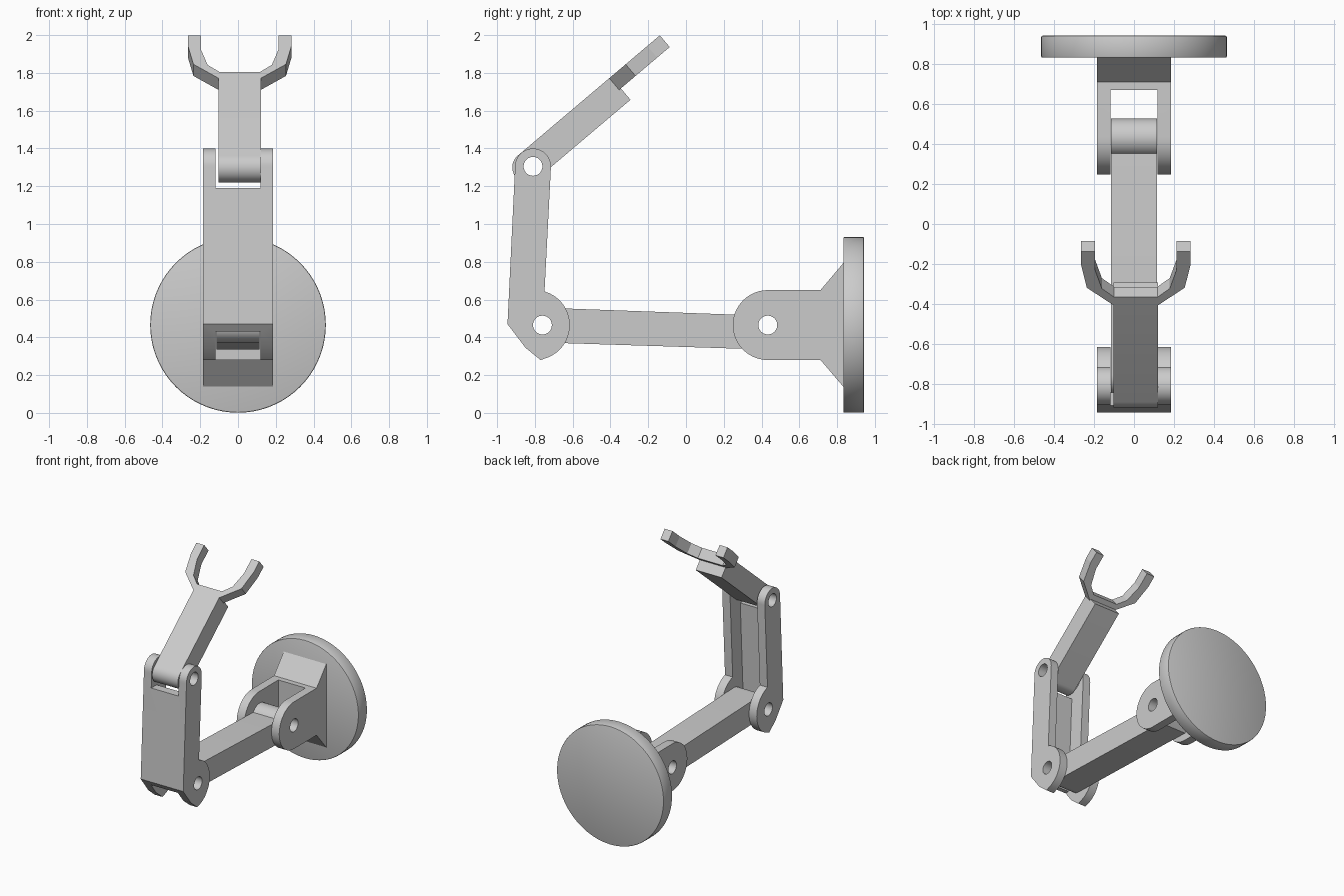
import bpy, bmesh
from math import radians, cos, sin, pi
from mathutils import Vector, Matrix

if "Cube" in bpy.data.objects:
    bpy.data.objects.remove(bpy.data.objects["Cube"])


def arc(cy, cz, r, a0, a1, n=20):
    return [(cy + r * cos(radians(a0 + (a1 - a0) * i / n)),
             cz + r * sin(radians(a0 + (a1 - a0) * i / n))) for i in range(n + 1)]


def side(a, b, h):
    """Profile drawn in the y-z plane, extruded along x."""
    return Vector((h, a, b))


def prism(name, pts, lo, hi, place=side):
    bm = bmesh.new()
    ends = [[bm.verts.new(place(a, b, h)) for a, b in pts] for h in (lo, hi)]
    bm.faces.new(ends[0])
    bm.faces.new(ends[1][::-1])
    n = len(pts)
    for i in range(n):
        j = (i + 1) % n
        bm.faces.new((ends[0][i], ends[0][j], ends[1][j], ends[1][i]))
    bmesh.ops.recalc_face_normals(bm, faces=bm.faces)
    me = bpy.data.meshes.new(name)
    bm.to_mesh(me)
    bm.free()
    ob = bpy.data.objects.new(name, me)
    bpy.context.collection.objects.link(ob)
    return ob


def activate(ob):
    bpy.ops.object.select_all(action='DESELECT')
    ob.select_set(True)
    bpy.context.view_layer.objects.active = ob


def cut(ob, cutter):
    cutter.hide_render = True
    activate(ob)
    m = ob.modifiers.new("cut", 'BOOLEAN')
    m.operation, m.solver, m.object = 'DIFFERENCE', 'EXACT', cutter
    bpy.ops.object.modifier_apply(modifier=m.name)
    bpy.data.objects.remove(cutter)


def drill(ob, pivot, r=0.05):
    cut(ob, prism("pin_hole", arc(*pivot, r, 0, 345, 23), -0.5, 0.5))


def smooth(ob):
    activate(ob)
    bpy.ops.object.shade_smooth_by_angle(angle=radians(30))


BASE, ELBOW, WRIST = (0.433, 0.465), (-0.76, 0.465), (-0.81, 1.305)
HALF, SLOT, ARM = 0.185, 0.118, 0.115

# Round mounting disc with softened rims
bm = bmesh.new()
bmesh.ops.create_cone(bm, cap_ends=True, segments=72, radius1=0.465, radius2=0.465, depth=0.11,
                      matrix=Matrix.Translation((0, 0.888, 0.466)) @ Matrix.Rotation(pi / 2, 4, 'X'))
rims = [e for e in bm.edges if abs(e.verts[0].co.y - e.verts[1].co.y) < 1e-4]
bmesh.ops.bevel(bm, geom=rims, offset=0.007, segments=2, profile=0.5, affect='EDGES')
me = bpy.data.meshes.new("mounting_disc")
bm.to_mesh(me)
bm.free()
disc = bpy.data.objects.new("mounting_disc", me)
bpy.context.collection.objects.link(disc)
smooth(disc)

# Forked bracket flaring into the disc
bracket = prism("base_bracket", [(0.836, 0.135), (0.836, 0.797), (0.712, 0.65)]
                + arc(*BASE, 0.185, 90, 270, 28) + [(0.712, 0.28)], -HALF, HALF)
cut(bracket, prism("slot", [(0.1, 0.1), (0.67, 0.1), (0.67, 0.9), (0.1, 0.9)], -SLOT, SLOT))
drill(bracket, BASE)
smooth(bracket)

# Lower arm: tapered bar with a raised knuckle at the base pivot
lower = prism("lower_arm", arc(*ELBOW, 0.092, 88, 268)
              + [(0.44, 0.335)] + arc(*BASE, 0.095, -15, 147), -ARM, ARM)
drill(lower, BASE)
drill(lower, ELBOW)
smooth(lower)

# Upper arm: channel with a front web and two ears
upper = prism("upper_arm", arc(*WRIST, 0.095, -3, 183) + [(-0.945, 0.47), (-0.85, 0.345), (-0.77, 0.28)]
              + arc(-0.80, 0.465, 0.185, -74, 74), -HALF, HALF)
cut(upper, prism("channel", [(-1.1, 0.2), (-1.1, 0.43), (-0.88, 0.43), (-0.843, 1.19), (-1.1, 1.19),
                             (-1.1, 1.5), (-0.5, 1.5), (-0.5, 0.2)], -SLOT, SLOT))
drill(upper, ELBOW)
drill(upper, WRIST)
smooth(upper)

# Tilted head: u runs along the bar, v is normal to it
U, V = Vector((0, 0.763, 0.646)), Vector((0, -0.646, 0.763))
ORIGIN = Vector((0.009, -0.84, 1.30))


def along_x(u, v, h):
    return ORIGIN + U * u + V * v + Vector((h, 0, 0))


def along_v(x, u, h):
    return ORIGIN + U * u + V * h + Vector((x, 0, 0))


head = prism("head_bar", arc(0, 0, 0.08, 90, 270)
             + [(0.648, -0.08), (0.648, 0), (0.636, 0), (0.636, 0.08)], -0.112, 0.112, along_x)
drill(head, WRIST)
smooth(head)

# Two-pronged fork plate, mirrored outline
half = [(0.112, 0.636), (0.245, 0.75), (0.274, 0.9), (0.274, 0.987),
        (0.205, 0.987), (0.205, 0.87), (0.17, 0.745), (0.108, 0.688)]
prism("fork", half + [(-x, u) for x, u in half[::-1]], -0.001, 0.08, along_v)
